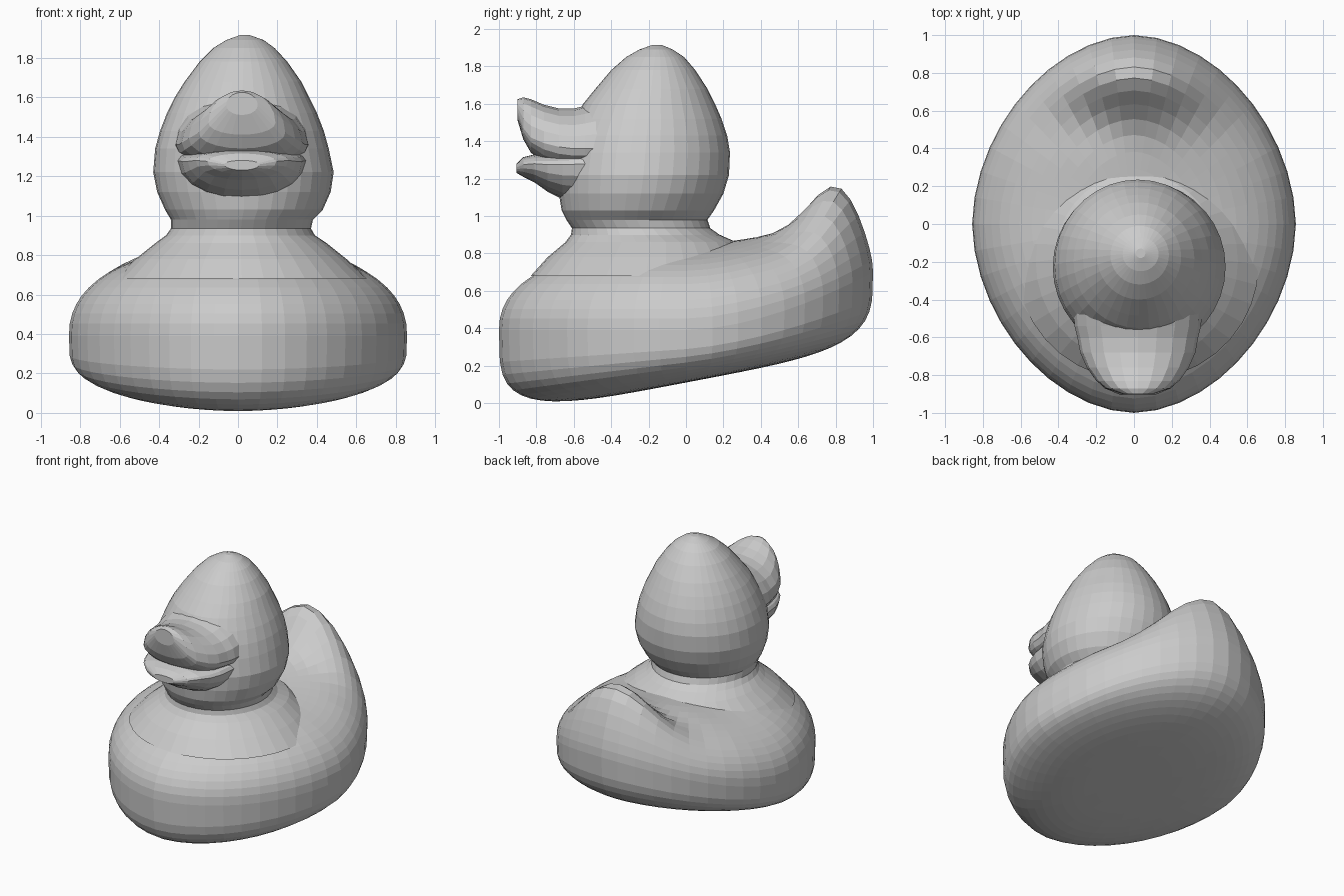
import bpy, bmesh
from math import sin, cos, pi, exp


def loft(name, rings):
    """Skin a list of equal closed rings and cap both ends; flat facets."""
    bm = bmesh.new()
    rows = [[bm.verts.new(p) for p in ring] for ring in rings]
    n = len(rows[0])
    for a, b in zip(rows, rows[1:]):
        for i in range(n):
            j = (i + 1) % n
            bm.faces.new((a[i], a[j], b[j], b[i]))
    bm.faces.new(rows[0][::-1])
    bm.faces.new(rows[-1])
    bmesh.ops.recalc_face_normals(bm, faces=bm.faces[:])
    me = bpy.data.meshes.new(name)
    bm.to_mesh(me)
    bm.free()
    ob = bpy.data.objects.new(name, me)
    bpy.context.collection.objects.link(ob)
    return ob


def angles(n):
    return [2 * pi * i / n for i in range(n)]


def sstep(a, b, t):
    t = min(1, max(0, (t - a) / (b - a)))
    return t * t * (3 - 2 * t)


# Body: egg-shaped outline, sloping underside, upturned tail on the back
def rim_z(y):
    return 0.39 + 0.31 * max(0, y) ** 1.7


def under(x, y, s):
    z = rim_z(y)
    return max(0, z + (0.11 + 0.19 * y - z) * max(0, 1 - s ** 3.6) ** 0.25)


def over(x, y, s):
    h = 0.455 - 0.07 * sstep(0.3, 0.8, y)
    dome = h * max(0, 1 - s ** 2.25) ** 0.44
    dx = x / (0.36 if x > 0 else 0.3)
    dy = (y - 0.84) / 0.18
    tail = 0.36 * exp(-0.5 * (dx * dx + dy * dy)) * (1 - s ** 9)
    scoop = 0.04 * exp(-((x + 0.18) / 0.2) ** 2 - ((y - 0.58) / 0.16) ** 2)
    return rim_z(y) + dome + tail - scoop


def body_ring(s, height):
    ring = []
    for a in angles(44):
        c, d, e = cos(a), sin(a), 1.84
        r = s * (abs(c) ** e + abs(d) ** e) ** (-1 / e)
        x, y = 0.857 * r * c, r * d
        ring.append((x, y, height(x, y, s)))
    return ring


K = 16
steps = [max(0.02, sin(pi / 2 * i / K)) for i in range(K + 1)]
loft("body", [body_ring(s, under) for s in steps]
     + [body_ring(s, over) for s in steps[-2::-1]])

# Head and neck: z, left, right, front, back
HEAD = [
    (0.68, -0.62, 0.66, -0.83, 0.40), (0.78, -0.52, 0.55, -0.74, 0.34),
    (0.86, -0.42, 0.45, -0.645, 0.27), (0.90, -0.365, 0.39, -0.615, 0.18),
    (0.935, -0.34, 0.37, -0.61, 0.13),
    (0.98, -0.34, 0.38, -0.64, 0.115), (1.03, -0.37, 0.43, -0.665, 0.15),
    (1.12, -0.41, 0.47, -0.68, 0.20), (1.22, -0.43, 0.485, -0.685, 0.23),
    (1.34, -0.42, 0.46, -0.67, 0.235), (1.43, -0.395, 0.435, -0.64, 0.22),
    (1.52, -0.36, 0.40, -0.595, 0.19), (1.60, -0.32, 0.36, -0.55, 0.155),
    (1.68, -0.27, 0.32, -0.485, 0.115), (1.78, -0.195, 0.25, -0.40, 0.05),
    (1.85, -0.125, 0.185, -0.32, -0.01), (1.89, -0.06, 0.13, -0.25, -0.07),
    (1.915, 0.01, 0.06, -0.18, -0.13)]
loft("head", [[((l + r) / 2 + (r - l) / 2 * cos(a), (f + b) / 2 + (b - f) / 2 * sin(a), z)
               for a in angles(36)] for z, l, r, f, b in HEAD])


# Bill halves: y, half width, mid height, rise above, drop below
def bill(name, rows):
    loft(name, [[(0.02 + w * cos(a), y, m + (up if sin(a) > 0 else down) * sin(a))
                 for a in angles(20)] for y, w, m, up, down in rows])


bill("upper_bill", [
    (-0.45, 0.34, 1.36, 0.26, 0.12), (-0.54, 0.335, 1.36, 0.23, 0.12),
    (-0.60, 0.32, 1.36, 0.215, 0.12),
    (-0.68, 0.305, 1.37, 0.205, 0.12), (-0.76, 0.27, 1.39, 0.205, 0.11),
    (-0.83, 0.22, 1.42, 0.205, 0.08), (-0.87, 0.17, 1.47, 0.165, 0.06),
    (-0.90, 0.08, 1.56, 0.065, 0.05)])
bill("lower_bill", [
    (-0.50, 0.33, 1.28, 0.08, 0.22), (-0.66, 0.305, 1.275, 0.07, 0.185),
    (-0.74, 0.275, 1.275, 0.06, 0.145), (-0.81, 0.235, 1.28, 0.05, 0.10),
    (-0.87, 0.175, 1.275, 0.04, 0.065), (-0.905, 0.09, 1.26, 0.02, 0.03)])
